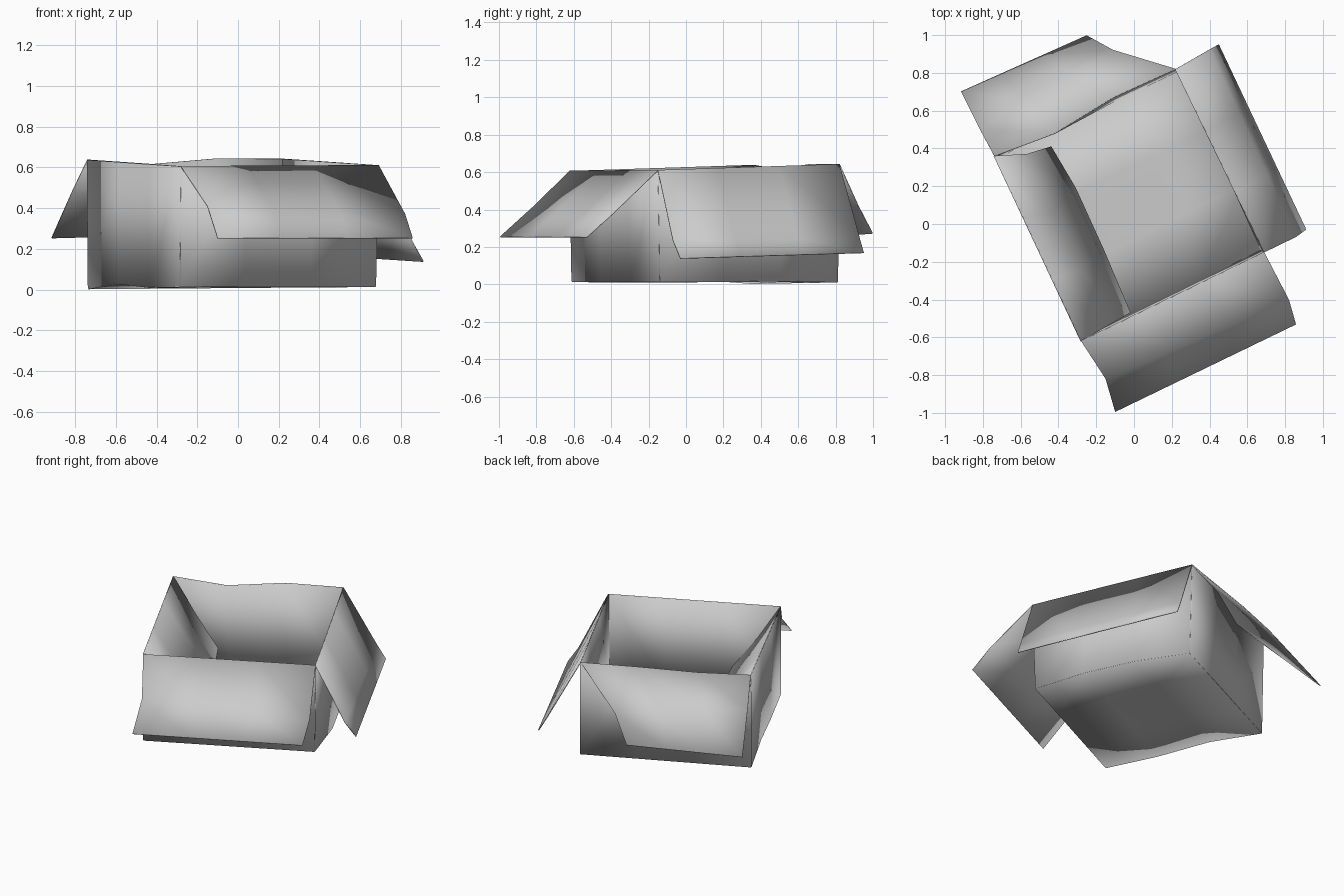
import bpy
from mathutils import Vector

if "Cube" in bpy.data.objects:
    bpy.data.objects.remove(bpy.data.objects["Cube"])


def line(p, q, n=3):
    p, q = Vector(p), Vector(q)
    return [p.lerp(q, i / n) for i in range(n + 1)]


def sheet(name, rows):
    """Thin cardboard panel from equal-length rows of points."""
    w = len(rows[0])
    verts = [tuple(p) for r in rows for p in r]
    faces = [(j * w + i, j * w + i + 1, (j + 1) * w + i + 1, (j + 1) * w + i)
             for j in range(len(rows) - 1) for i in range(w - 1)]
    me = bpy.data.meshes.new(name)
    me.from_pydata(verts, [], faces)
    ob = bpy.data.objects.new(name, me)
    bpy.context.collection.objects.link(ob)
    bpy.context.view_layer.objects.active = ob
    ob.select_set(True)
    bpy.ops.object.shade_smooth_by_angle(angle=0.5)
    ob.select_set(False)
    mod = ob.modifiers.new("card", 'SOLIDIFY')
    mod.thickness, mod.offset = 0.006, 0
    return ob


# Box corners: rim and base
front, right = (-0.28, -0.62, 0.605), (0.69, -0.15, 0.61)
back, left = (0.22, 0.82, 0.642), (-0.74, 0.36, 0.637)
front_b, right_b = (-0.285, -0.61, 0.015), (0.675, -0.14, 0.015)
back_b, left_b = (0.23, 0.81, 0.013), (-0.735, 0.35, 0.005)

# Rim and base edges, some slightly warped
rim_front = line(front, right)
rim_right = line(right, back)
rim_back = [Vector(p) for p in (back, (-0.11, 0.67, 0.642), (-0.42, 0.48, 0.615), left)]
rim_left = line(left, front)
base_front = line(front_b, right_b)
base_right = [Vector(p) for p in (right_b, (0.57, 0.20, 0.015), (0.42, 0.51, 0.018), back_b)]
base_back = line(back_b, left_b)
base_left = line(left_b, front_b)
base_left[1].z = 0.03

# Walls
sheet("front_wall", [base_front, rim_front])
sheet("right_wall", [base_right, rim_right])
sheet("back_wall", [base_back, rim_back])
sheet("left_wall", [base_left, rim_left])

# Bottom panel
sheet("bottom", [base_front] + [line(base_left[3 - i], base_right[i]) for i in (1, 2)]
      + [base_back[::-1]])

# Flaps: hinge, crease, free edge
sheet("front_flap", [rim_front, line((-0.15, -0.82, 0.41), (0.82, -0.40, 0.37)),
                     line((-0.10, -0.993, 0.253), (0.857, -0.53, 0.253))])
sheet("right_flap", [rim_right, line((0.855, -0.07, 0.235), (0.40, 0.924, 0.26)),
                     line((0.91, -0.03, 0.138), (0.447, 0.95, 0.168))])
sheet("back_flap", [rim_back, line((-0.11, 0.92, 0.42), (-0.815, 0.50, 0.48)),
                    line((-0.25, 0.997, 0.272), (-0.915, 0.70, 0.254))])
inner_edge = [(-0.44, 0.41, 0.21), (-0.31, 0.19, 0.20), (-0.16, -0.14, 0.19), (-0.02, -0.47, 0.18)]
sheet("left_flap_folded_in", [rim_left, line((-0.57, 0.37, 0.41), (-0.16, -0.55, 0.39)),
                              inner_edge])
